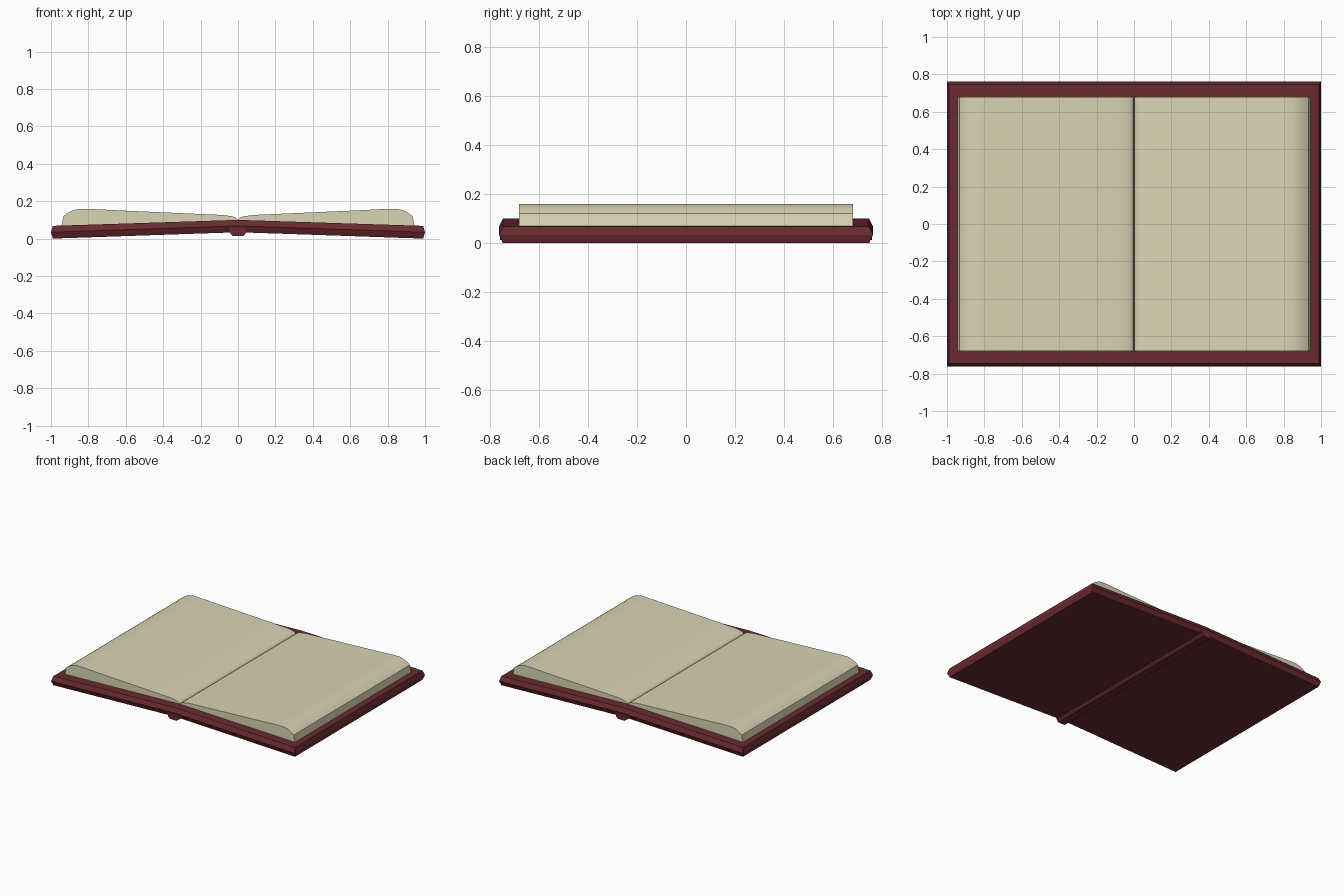
import bpy, bmesh

if "Cube" in bpy.data.objects:
    bpy.data.objects.remove(bpy.data.objects["Cube"])


def material(name, color):
    m = bpy.data.materials.new(name)
    m.diffuse_color = (*color, 1)
    m.use_nodes = True
    m.node_tree.nodes["Principled BSDF"].inputs["Base Color"].default_value = m.diffuse_color
    return m


leather = material("leather", (0.14, 0.023, 0.028))
paper = material("paper", (0.70, 0.66, 0.46))


def loft(name, rings, mat):
    """Solid skinned through equal-length rings of points, capped at both ends."""
    bm = bmesh.new()
    vs = [[bm.verts.new(p) for p in ring] for ring in rings]
    n = len(vs[0])
    for a, b in zip(vs, vs[1:]):
        for i in range(n):
            j = (i + 1) % n
            bm.faces.new((a[i], a[j], b[j], b[i]))
    bm.faces.new(vs[0])
    bm.faces.new(vs[-1])
    bmesh.ops.recalc_face_normals(bm, faces=bm.faces)
    me = bpy.data.meshes.new(name)
    bm.to_mesh(me)
    bm.free()
    me.materials.append(mat)
    ob = bpy.data.objects.new(name, me)
    bpy.context.collection.objects.link(ob)
    return ob


def extrude(name, profile, levels, mat):
    """Extrude an x-z profile along y; levels are (y, list of points)."""
    return loft(name, [[(x, y, z) for x, z in profile] for y in levels], mat)


# cover boards: tilted slabs whose rim comes to a ridge at mid thickness
def board_ring(s, x_out, y, z_out, z_in):
    return [(0, -y, z_in), (s * x_out, -y, z_out), (s * x_out, y, z_out), (0, y, z_in)]


# page block cross-section, from the gutter out to the fore edge and back
pages = [(0, 0.095), (0.003, 0.103), (0.012, 0.112), (0.03, 0.119), (0.08, 0.126),
         (0.35, 0.138), (0.6, 0.149), (0.8, 0.159), (0.85, 0.159), (0.88, 0.152),
         (0.91, 0.137), (0.933, 0.12), (0.944, 0.068)]

for side, s in (("left", -1), ("right", 1)):
    loft(side + "_cover", [board_ring(s, 0.99, 0.746, 0.0, 0.034),
                           board_ring(s, 1.0, 0.762, 0.034, 0.068),
                           board_ring(s, 0.99, 0.746, 0.068, 0.1)], leather)
    ob = extrude(side + "_pages", [(s * x, z) for x, z in pages], (-0.68, 0.68), paper)
    bpy.context.view_layer.objects.active = ob
    bpy.ops.object.select_all(action='DESELECT')
    ob.select_set(True)
    bpy.ops.object.shade_smooth_by_angle(angle=0.7)

# spine strip under the fold
spine = [(-0.045, 0.06), (-0.045, 0.033), (-0.028, 0.013),
         (0.028, 0.013), (0.045, 0.033), (0.045, 0.06)]
extrude("spine", spine, (-0.758, 0.758), leather)
